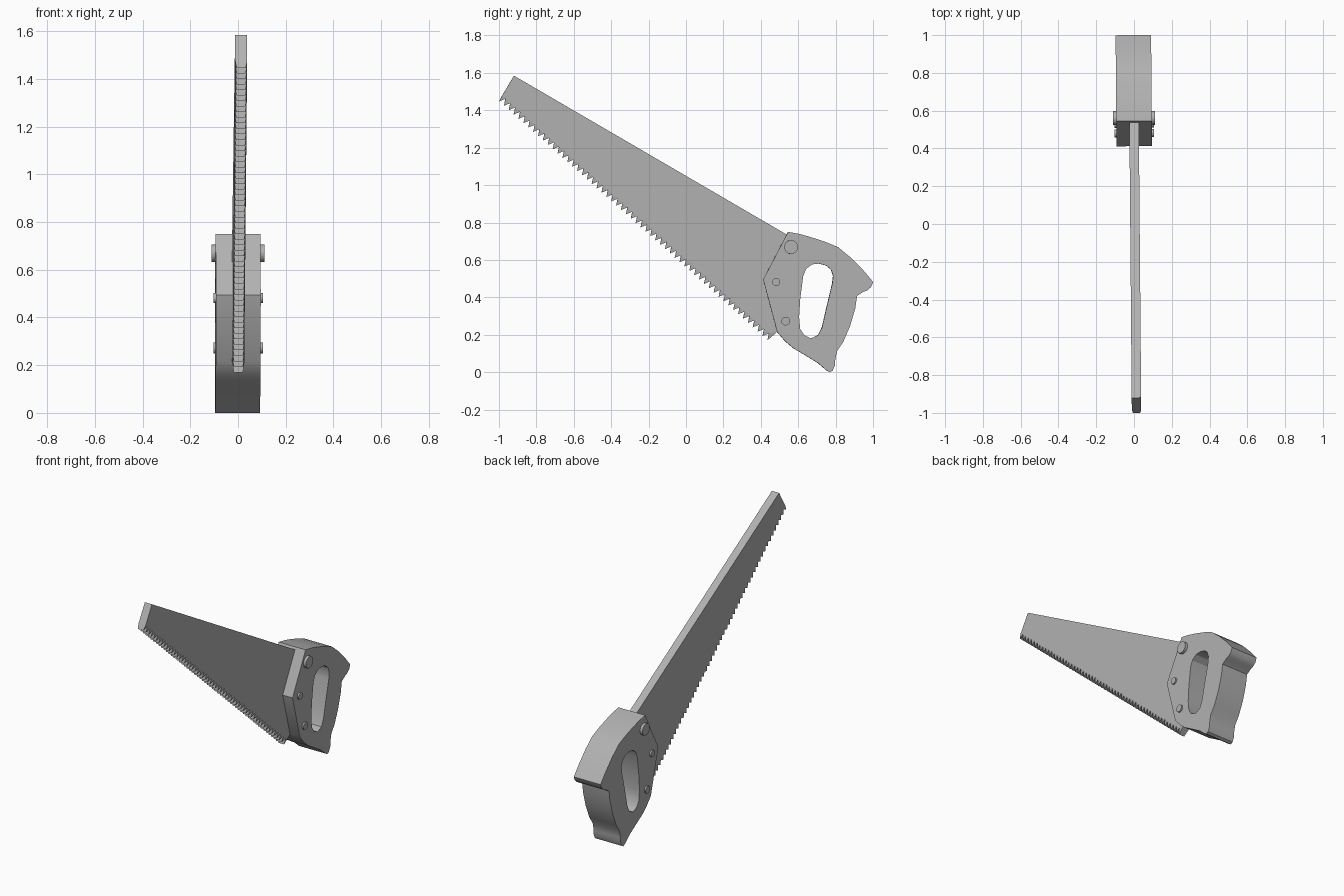
import bpy, bmesh
from math import radians
from mathutils import Matrix

if "Cube" in bpy.data.objects:
    bpy.data.objects.remove(bpy.data.objects["Cube"])

# whole saw is turned very slightly about the vertical axis
TILT = Matrix.Translation((0.005, 0, 0)) @ Matrix.Rotation(0.0085, 4, 'Z')
# local (x, y, z) -> world (y, z, x): profiles are drawn in the side view
SIDE = Matrix(((0, 0, 1, 0), (1, 0, 0, 0), (0, 1, 0, 0), (0, 0, 0, 1)))

GREY = bpy.data.materials.new("dark_grey")
GREY.diffuse_color = (0.44, 0.44, 0.44, 1)
GREY.use_nodes = True
GREY.node_tree.nodes["Principled BSDF"].inputs["Base Color"].default_value = GREY.diffuse_color


def add_mesh(name, mesh, smooth=False):
    mesh.transform(TILT)
    mesh.materials.clear()
    mesh.materials.append(GREY)
    ob = bpy.data.objects.new(name, mesh)
    bpy.context.collection.objects.link(ob)
    if smooth:
        bpy.ops.object.select_all(action='DESELECT')
        ob.select_set(True)
        bpy.context.view_layer.objects.active = ob
        bpy.ops.object.shade_smooth_by_angle(angle=radians(30))
    return ob


def from_bmesh(name, bm, smooth=False):
    bmesh.ops.recalc_face_normals(bm, faces=bm.faces[:])
    mesh = bpy.data.meshes.new(name)
    bm.to_mesh(mesh)
    bm.free()
    return add_mesh(name, mesh, smooth)


def slab(name, outlines, half):
    """Flat plate from closed outlines (the inner one becomes a hole)."""
    cu = bpy.data.curves.new(name + "_profile", 'CURVE')
    cu.dimensions = '2D'
    cu.fill_mode = 'BOTH'
    cu.extrude = half
    for pts in outlines:
        sp = cu.splines.new('POLY')
        sp.points.add(len(pts) - 1)
        for p, (y, z) in zip(sp.points, pts):
            p.co = (y, z, 0, 1)
        sp.use_cyclic_u = True
    tmp = bpy.data.objects.new("profile_tmp", cu)
    bpy.context.collection.objects.link(tmp)
    bpy.context.view_layer.update()
    mesh = bpy.data.meshes.new_from_object(
        tmp.evaluated_get(bpy.context.evaluated_depsgraph_get()))
    bpy.data.objects.remove(tmp)
    bm = bmesh.new()
    bm.from_mesh(mesh)
    bmesh.ops.remove_doubles(bm, verts=bm.verts[:], dist=1e-5)
    bm.transform(SIDE)
    return from_bmesh(name, bm, True)


# handle with grip opening
handle = [(.545, .75), (.605, .739), (.663, .723), (.743, .697), (.813, .668),
          (.882, .611), (.947, .545), (1.0, .482), (.989, .455), (.968, .437),
          (.947, .429), (.914, .407), (.904, .34), (.877, .247), (.84, .161),
          (.807, .113), (.797, .064), (.797, .038), (.783, .008), (.768, 0),
          (.75, .01), (.706, .048), (.636, .091), (.572, .129), (.529, .166),
          (.487, .215), (.412, .495)]
grip = [(.626, .514), (.642, .552), (.674, .576), (.711, .58), (.749, .57),
        (.775, .548), (.786, .514), (.781, .472), (.749, .338), (.727, .241),
        (.706, .198), (.668, .18), (.631, .198), (.61, .23), (.604, .295),
        (.61, .391)]
slab("handle", [handle, grip], 0.094)

# blade: plate along the valley line, plus a tapered tooth between valleys
TEETH, HALF, TIP_HALF = 56, 0.025, 0.019
tips = [(-1.0 + 1.435 * i / (TEETH - 1), 1.447 - 1.277 * i / (TEETH - 1))
        for i in range(TEETH)]
valleys = [(-.985, 1.475)] + [(y + .034, z + .014) for y, z in tips]
valleys[-1] = (.487, .215)
outline = valleys + [(.55, .27), (.575, .66), (.56, .723), (-.92, 1.585)]

bm = bmesh.new()
left = [bm.verts.new((-HALF, y, z)) for y, z in outline]
right = [bm.verts.new((HALF, y, z)) for y, z in outline]
bm.faces.new(left)
bm.faces.new(right[::-1])
n = len(outline)
for i in range(TEETH, n):                      # plain rim
    j = (i + 1) % n
    bm.faces.new((left[i], right[i], right[j], left[j]))
for i, (y, z) in enumerate(tips):              # saw teeth
    a, b = (bm.verts.new((s * TIP_HALF, y, z)) for s in (-1, 1))
    bm.faces.new((left[i], left[i + 1], a))
    bm.faces.new((right[i], b, right[i + 1]))
    bm.faces.new((left[i], a, b, right[i]))
    bm.faces.new((a, left[i + 1], right[i + 1], b))
bmesh.ops.triangulate(bm, faces=[f for f in bm.faces if len(f.verts) > 4])
from_bmesh("blade", bm)

# bolts running through the handle
for name, y, z, r, half in (("top_bolt", .561, .669, .037, .111),
                            ("middle_bolt", .481, .482, .021, .104),
                            ("bottom_bolt", .532, .273, .023, .104)):
    bm = bmesh.new()
    bmesh.ops.create_cone(bm, cap_ends=True, segments=24, radius1=r,
                          radius2=r, depth=2 * half,
                          matrix=Matrix.Translation((0, y, z)) @ SIDE)
    from_bmesh(name, bm, True)
